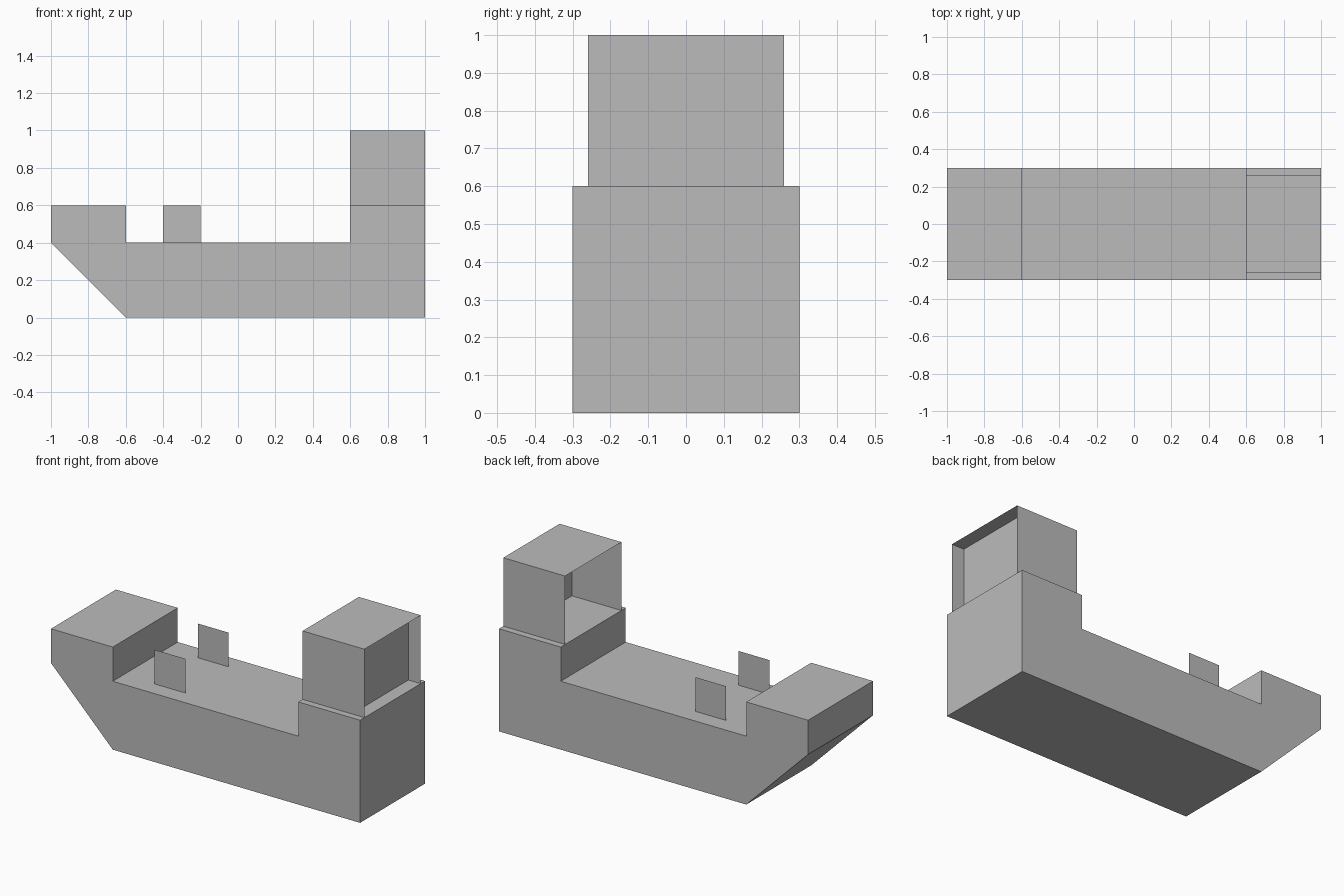
import bpy
import bmesh
from mathutils import Vector

default = bpy.data.objects.get("Cube")
if default:
    bpy.data.objects.remove(default, do_unlink=True)

grey = bpy.data.materials.new("plain grey")
grey.use_nodes = True
colour = (0.5, 0.5, 0.5, 1)
grey.diffuse_color = colour
for node in grey.node_tree.nodes:
    if node.type == "BSDF_PRINCIPLED":
        node.inputs["Base Color"].default_value = colour


def finish(name, bm):
    mesh = bpy.data.meshes.new(name)
    bm.to_mesh(mesh)
    bm.free()
    mesh.materials.append(grey)
    obj = bpy.data.objects.new(name, mesh)
    bpy.context.scene.collection.objects.link(obj)
    return obj


def sheet(name, corner, side_a, side_b):
    """Flat rectangle spanned by two sides from a corner."""
    c, a, b = Vector(corner), Vector(side_a), Vector(side_b)
    bm = bmesh.new()
    bm.faces.new([bm.verts.new(p) for p in (c, c + a, c + a + b, c + b)])
    return finish(name, bm)


# Hull: side profile with raised bow and stern, extruded across the beam
half_beam = 0.3
profile = [(-1, 0.4), (-0.6, 0), (1, 0), (1, 0.6),
           (0.6, 0.6), (0.6, 0.4), (-0.6, 0.4), (-0.6, 0.6), (-1, 0.6)]
bm = bmesh.new()
side = bm.faces.new([bm.verts.new((x, -half_beam, z)) for x, z in profile])
extruded = bmesh.ops.extrude_face_region(bm, geom=[side], use_keep_orig=True)
moved = [v for v in extruded["geom"] if isinstance(v, bmesh.types.BMVert)]
bmesh.ops.translate(bm, vec=(0, 2 * half_beam, 0), verts=moved)
bmesh.ops.recalc_face_normals(bm, faces=bm.faces)
finish("hull", bm)

# Cabin: thin side walls and roof, open at both ends around one cross wall
half_cabin = 0.26
length, height = Vector((0.4, 0, 0)), Vector((0, 0, 0.4))
across = Vector((0, 2 * half_cabin, 0))
sheet("cabin_right_wall", (0.6, -half_cabin, 0.6), length, height)
sheet("cabin_left_wall", (0.6, half_cabin, 0.6), height, length)
sheet("cabin_roof", (0.6, -half_cabin, 1), length, across)
sheet("cabin_cross_wall", (0.92, -half_cabin, 0.6), across, height)

# Pair of upright plates on the deck
for name, y in (("front_deck_plate", -0.2), ("back_deck_plate", 0.2)):
    sheet(name, (-0.4, y, 0.4), (0.2, 0, 0), (0, 0, 0.2))
